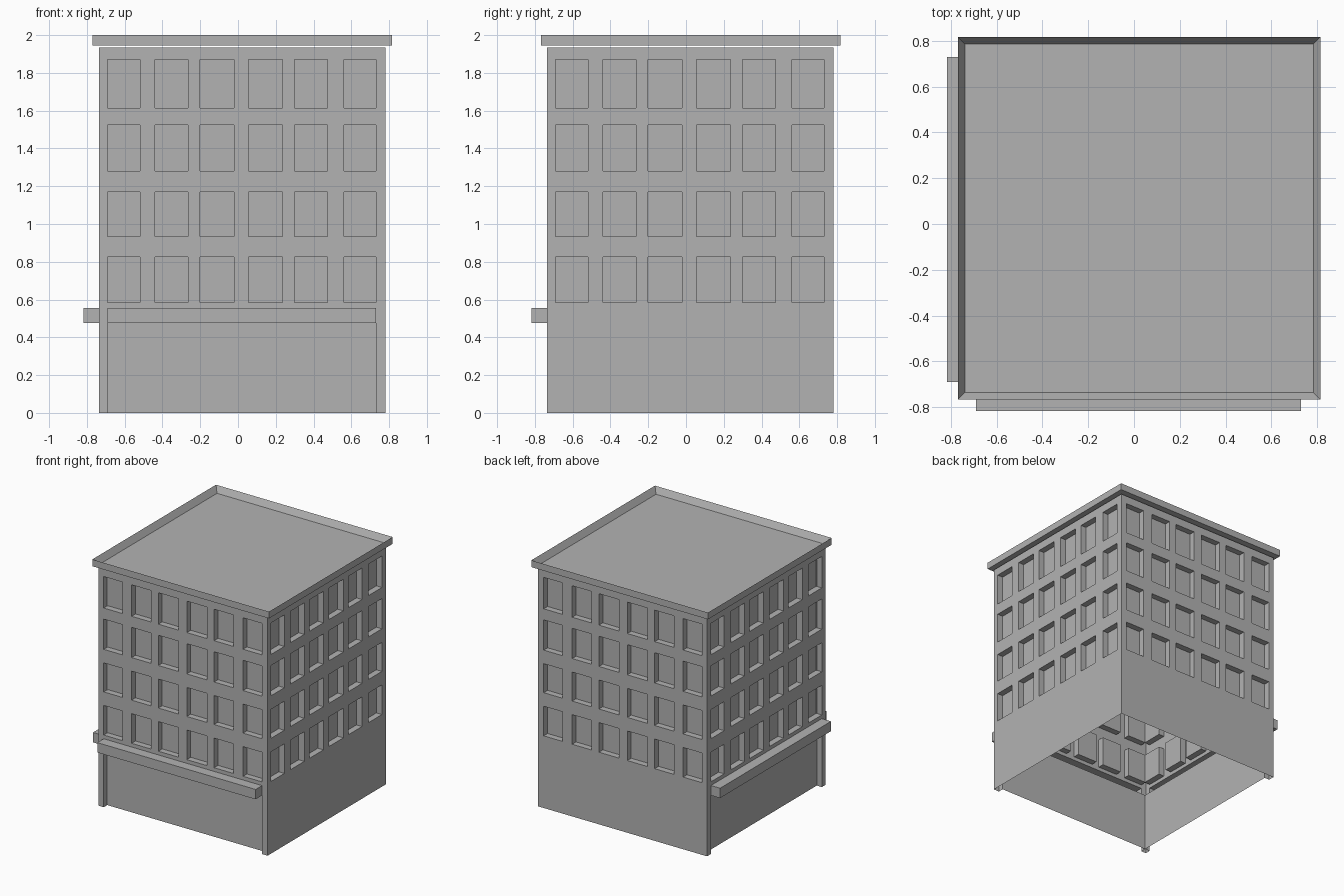
import bpy
import bmesh
from mathutils import Vector

cube = bpy.data.objects.get("Cube")
if cube:
    bpy.data.objects.remove(cube, do_unlink=True)

# One plain concrete colour
concrete = bpy.data.materials.new("concrete_grey")
concrete.use_nodes = True
GREY = (0.45, 0.45, 0.45, 1)
concrete.diffuse_color = GREY
concrete.node_tree.nodes["Principled BSDF"].inputs["Base Color"].default_value = GREY

# Shared wall layout
LO, HI, TOP = -0.735, 0.78, 1.935
COLUMNS = [(-0.69, -0.52), (-0.44, -0.265), (-0.2, -0.02),
           (0.055, 0.235), (0.3, 0.475), (0.56, 0.73)]
ROWS = [(0.585, 0.825), (0.935, 1.17), (1.28, 1.525), (1.615, 1.87)]
LEDGE_LOW, LEDGE_HIGH = 0.475, 0.555
WINDOW_DEPTH, SHOP_DEPTH, LEDGE_OUT = -0.05, -0.045, 0.082

us = [LO] + [u for pair in COLUMNS for u in pair] + [HI]
zs = [0, LEDGE_LOW, LEDGE_HIGH] + [z for pair in ROWS for z in pair] + [TOP]


def finish(bm, name):
    bmesh.ops.remove_doubles(bm, verts=bm.verts, dist=0.0005)
    bmesh.ops.recalc_face_normals(bm, faces=bm.faces)
    mesh = bpy.data.meshes.new(name)
    bm.to_mesh(mesh)
    bm.free()
    mesh.materials.append(concrete)
    obj = bpy.data.objects.new(name, mesh)
    bpy.context.collection.objects.link(obj)
    return obj


def relief(i, j, shop):
    """How far a wall cell stands out from the wall plane."""
    if shop and 0 < i < len(us) - 2 and j < 2:
        return LEDGE_OUT if j == 1 else SHOP_DEPTH
    if i % 2 == 1 and j >= 3 and j % 2 == 1:
        return WINDOW_DEPTH
    return 0


def add_wall(bm, axis, side, shop):
    """Stepped wall sheet; axis is its normal direction, side its sign."""
    plane = HI if side > 0 else LO

    def point(u, z, d):
        n = plane + side * d
        return Vector((u, n, z)) if axis == "y" else Vector((n, u, z))

    def quad(*corners):
        bm.faces.new([bm.verts.new(point(*c)) for c in corners])

    for i in range(len(us) - 1):
        for j in range(len(zs) - 1):
            u0, u1, z0, z1 = us[i], us[i + 1], zs[j], zs[j + 1]
            d = relief(i, j, shop)
            quad((u0, z0, d), (u1, z0, d), (u1, z1, d), (u0, z1, d))
            # Reveals between cells of different depth
            if i:
                e = relief(i - 1, j, shop)
                if e != d:
                    quad((u0, z0, e), (u0, z0, d), (u0, z1, d), (u0, z1, e))
            if j:
                e = relief(i, j - 1, shop)
                if e != d:
                    quad((u0, z0, e), (u1, z0, e), (u1, z0, d), (u0, z0, d))


# Hollow building shell: shop fronts with ledges on the front and right sides
shell = bmesh.new()
add_wall(shell, "y", -1, True)
add_wall(shell, "x", -1, True)
add_wall(shell, "y", 1, False)
add_wall(shell, "x", 1, False)
finish(shell, "building_walls")

# Roof slab with a sunken top inside a low parapet
roof = bmesh.new()
bmesh.ops.create_cube(roof, size=1)
bmesh.ops.scale(roof, vec=(1.585, 1.585, 0.055), verts=roof.verts)
bmesh.ops.translate(roof, vec=(0.0225, 0.0255, 1.9725), verts=roof.verts)
roof.normal_update()
deck = [f for f in roof.faces if f.normal.z > 0.9]
bmesh.ops.inset_region(roof, faces=deck, thickness=0.043)
bmesh.ops.translate(roof, vec=(0, 0, -0.05), verts=deck[0].verts)
finish(roof, "roof_parapet")
